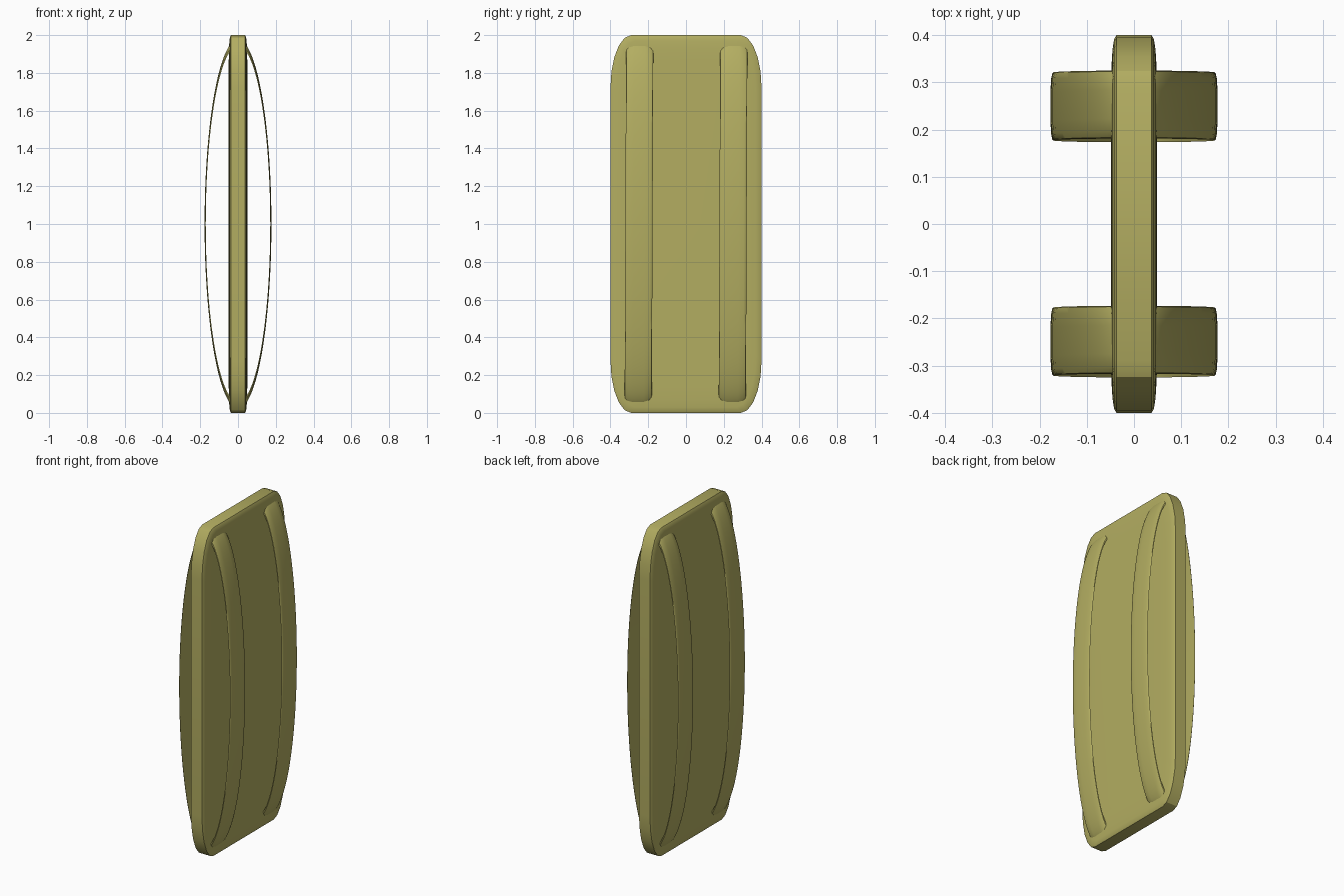
import bpy, bmesh, math

if "Cube" in bpy.data.objects:
    bpy.data.objects.remove(bpy.data.objects["Cube"])

olive = bpy.data.materials.new("olive")
olive.diffuse_color = (0.45, 0.42, 0.12, 1)
olive.use_nodes = True
olive.node_tree.nodes["Principled BSDF"].inputs["Base Color"].default_value = olive.diffuse_color


def add_mesh(name, verts, faces, angle):
    me = bpy.data.meshes.new(name)
    me.from_pydata(verts, [], faces)
    bm = bmesh.new()
    bm.from_mesh(me)
    bmesh.ops.recalc_face_normals(bm, faces=bm.faces)
    bm.to_mesh(me)
    bm.free()
    me.materials.append(olive)
    ob = bpy.data.objects.new(name, me)
    bpy.context.collection.objects.link(ob)
    bpy.ops.object.select_all(action='DESELECT')
    ob.select_set(True)
    bpy.context.view_layer.objects.active = ob
    bpy.ops.object.shade_smooth_by_angle(angle=math.radians(angle))
    return ob


def bridge(start_a, start_b, n):
    return [(start_a + i, start_a + (i + 1) % n, start_b + (i + 1) % n, start_b + i)
            for i in range(n)]


# board: rounded outline, with thin rim and gently swollen faces
outline = []
SEG = 5
for q, (sy, sz) in enumerate([(1, 1), (-1, 1), (-1, -1), (1, -1)]):
    for k in range(SEG + 1):
        a = math.pi / 2 * (q + k / SEG)
        outline.append((sy * 0.29 + 0.11 * math.cos(a), sz * 0.72 + 0.28 * math.sin(a)))
n = len(outline)
half = [(0.037, 0.0), (0.042, 0.008), (0.0455, 0.03), (0.048, 0.07), (0.049, 0.13)]
layers = [(-x, i) for x, i in reversed(half)] + half
verts, faces = [], []
for x, inset in layers:
    verts += [(x, y * (1 - inset / 0.4), 1 + z * (1 - inset)) for y, z in outline]
for j in range(len(layers) - 1):
    faces += bridge(j * n, (j + 1) * n, n)
faces += [tuple(range(n)), tuple(range((len(layers) - 1) * n, len(layers) * n))]
add_mesh("board", verts, faces, 30)

# straps: thin elliptical hoops around the board, softly crowned outside
RING = 96
section = [(-0.072, 0.965), (-0.070, 0.978), (-0.058, 0.992), (-0.03, 1.0), (0.03, 1.0),
           (0.058, 0.992), (0.070, 0.978), (0.072, 0.965)]
m = len(section)
for name, yc in (("front_strap", -0.249), ("back_strap", 0.249)):
    verts, faces = [], []
    for i in range(RING):
        a = 2 * math.pi * i / RING
        for y, s in section:
            verts.append((0.177 * s * math.cos(a), yc + y + 0.004 * math.sin(a),
                          1 + 0.977 * s * math.sin(a)))
    for i in range(RING):
        faces += bridge(i * m, ((i + 1) % RING) * m, m)
    add_mesh(name, verts, faces, 40)
